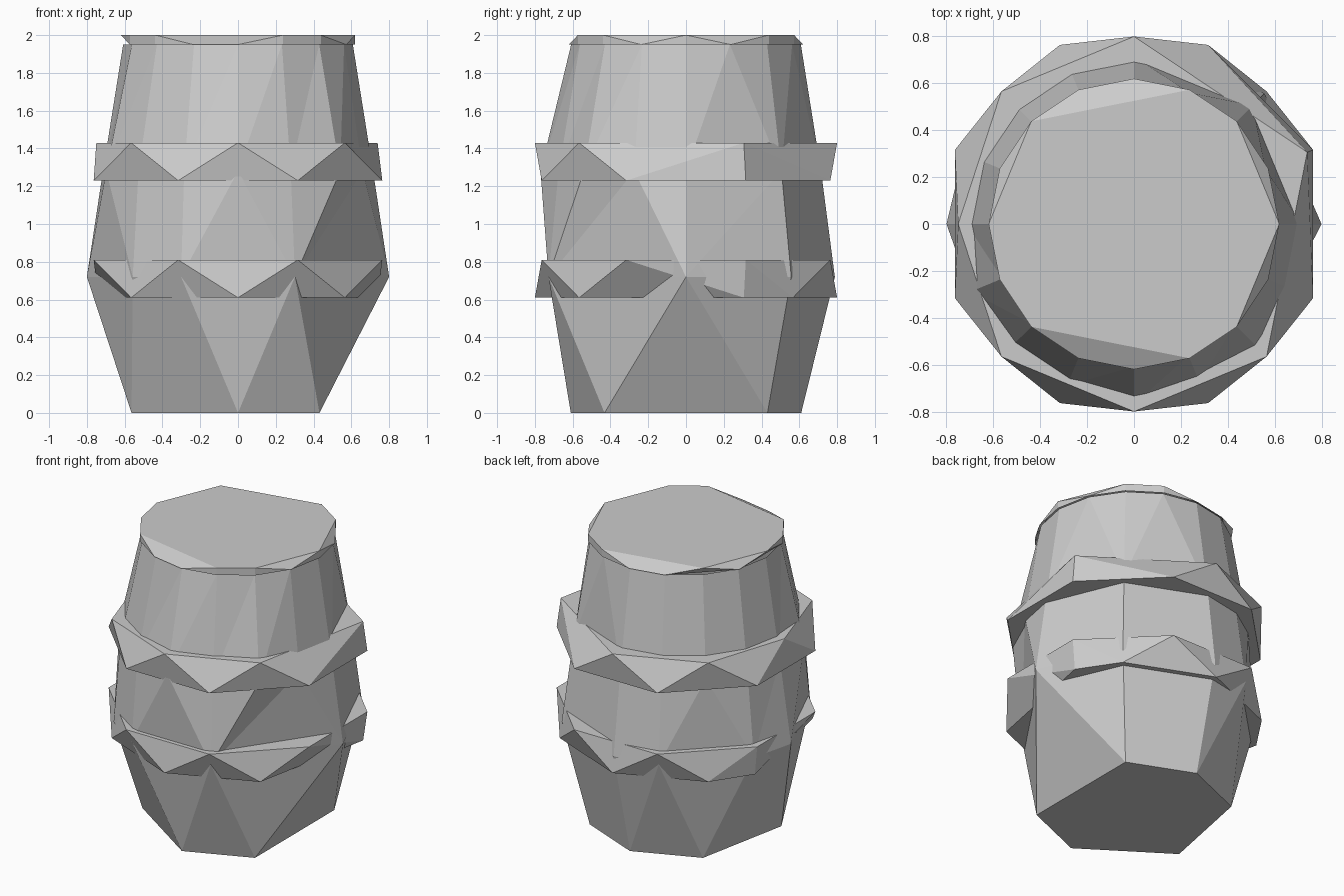
import bpy
import bmesh
from math import cos, sin, radians

if "Cube" in bpy.data.objects:
    bpy.data.objects.remove(bpy.data.objects["Cube"])


def ring(angles, r, z):
    """Ring of (angle, radius, z); an entry may be an angle or (angle, radius)."""
    return [(a[0], a[1], z) if isinstance(a, tuple) else (a, r, z) for a in angles]


def stitch(bm, lo, hi):
    """Zip two rings of (angle, vertex) with triangles, taking the shorter diagonal."""
    lo = lo + [(lo[0][0] + 360, lo[0][1])]
    hi = hi + [(hi[0][0] + 360, hi[0][1])]
    i = j = 0
    while i < len(lo) - 1 or j < len(hi) - 1:
        if i == len(lo) - 1:
            go_hi = True
        elif j == len(hi) - 1:
            go_hi = False
        else:
            go_hi = abs(hi[j + 1][0] - lo[i][0]) <= abs(lo[i + 1][0] - hi[j][0])
        if go_hi:
            bm.faces.new((lo[i][1], hi[j + 1][1], hi[j][1]))
            j += 1
        else:
            bm.faces.new((lo[i][1], lo[i + 1][1], hi[j][1]))
            i += 1


def build(name, rings, cap_bottom=False, cap_top=False):
    bm = bmesh.new()
    loops = []
    for rg in rings:
        loops.append([(a, bm.verts.new((r * cos(radians(a)), r * sin(radians(a)), z)))
                      for a, r, z in rg])
    for lo, hi in zip(loops, loops[1:]):
        stitch(bm, lo, hi)
    if cap_bottom:
        bm.faces.new([v for _, v in reversed(loops[0])])
    if cap_top:
        bm.faces.new([v for _, v in loops[-1]])
    me = bpy.data.meshes.new(name)
    bm.to_mesh(me)
    bm.free()
    ob = bpy.data.objects.new(name, me)
    bpy.context.collection.objects.link(ob)
    return ob


sixteen = [k * 22.5 for k in range(16)]

# Bulging barrel body, coarse and irregular like a decimated mesh
build("barrel_body", [
    ring([45, 90, 135, 202.5, 270, 315], 0.61, 0),
    ring([(0, 0.80), 45, 90, 112.5, 157.5, (180, 0.80), 225, 247.5, 292.5], 0.788, 0.72),
    ring([0, 45, 90, 112.5, 135, 157.5, 180, (202.5, 0.755), (225, 0.745),
          (247.5, 0.745), (270, 0.77), (292.5, 0.73), (315, 0.765), 337.5], 0.715, 1.28),
    ring(sixteen, 0.608, 1.95),
], cap_bottom=True)

# Thin lid on top
build("lid", [
    ring([a for a in sixteen if a not in (135, 180)], 0.62, 1.95),
    ring([0, 45, 67.5, 135, 180, 202.5, 225, 292.5, 315], 0.62, 2.0),
], cap_top=True)


# Zigzag hoops: outer band plus flat top and bottom flanges running into the body
def hoop(name, z0, z1, bottom, r0, top, r1, inner):
    build(name, [ring(sixteen, inner, z0), ring(bottom, r0, z0),
                 ring(top, r1, z1), ring(sixteen, inner, z1)])


odd = sixteen[1::2]
hoop("lower_hoop", 0.61, 0.81,
     [22.5, 45, 90, 135, 157.5, 225, 270, 315], 0.80, odd, 0.827, 0.62)
hoop("upper_hoop", 1.23, 1.43,
     odd, 0.827, [22.5, 90, 135, (180, 0.75), 225, 270, 315], 0.80, 0.64)
